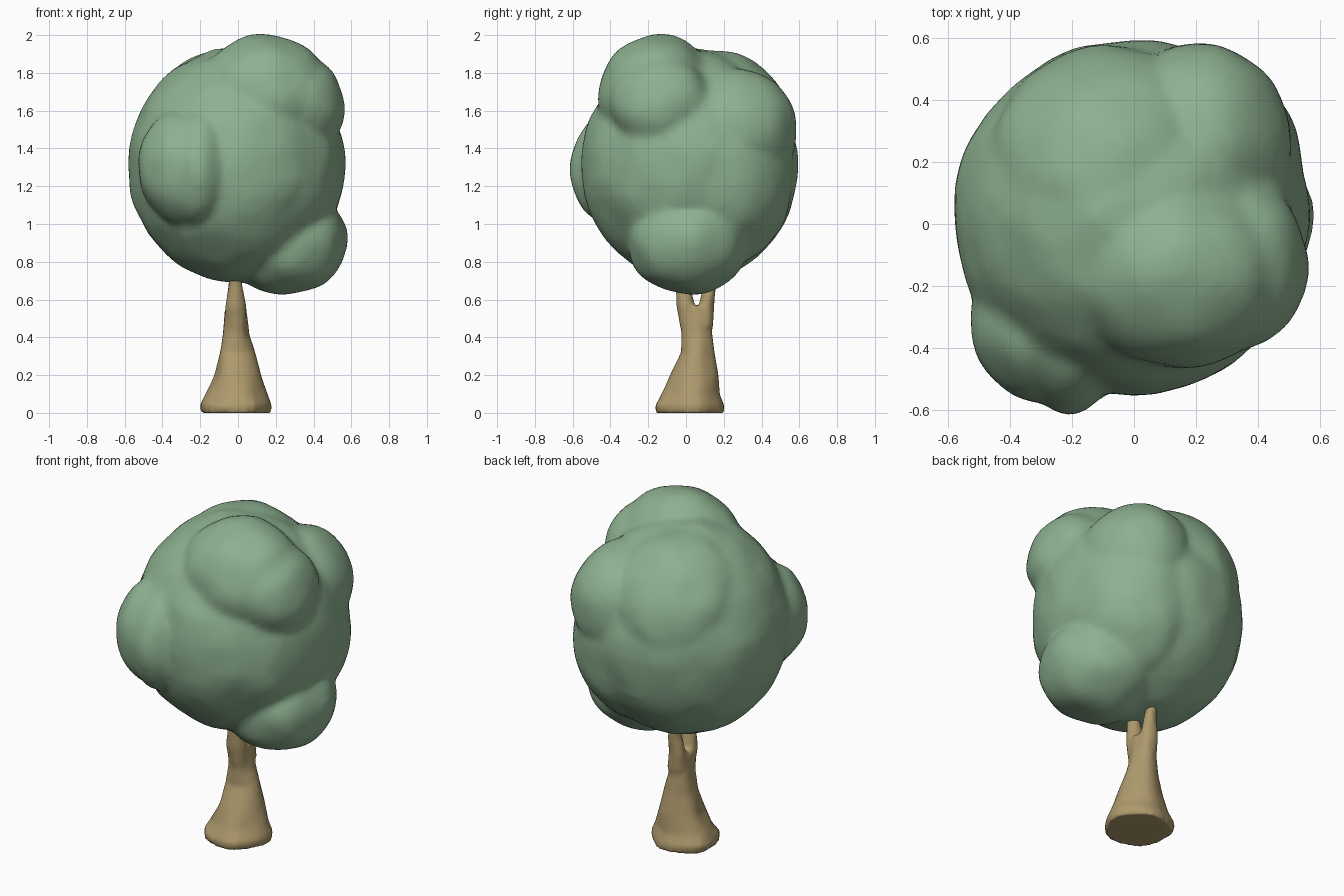
import bpy, bmesh, math
from mathutils import Vector, noise

if "Cube" in bpy.data.objects:
    bpy.data.objects.remove(bpy.data.objects["Cube"])


def finish(name, bm, color, voxel, smooth):
    mesh = bpy.data.meshes.new(name)
    bmesh.ops.recalc_face_normals(bm, faces=bm.faces)
    bm.to_mesh(mesh)
    bm.free()
    ob = bpy.data.objects.new(name, mesh)
    bpy.context.collection.objects.link(ob)
    mat = bpy.data.materials.new(name + "_color")
    mat.diffuse_color = color
    mat.use_nodes = True
    mat.node_tree.nodes["Principled BSDF"].inputs["Base Color"].default_value = mat.diffuse_color
    mesh.materials.append(mat)
    # fuse overlapping volumes and soften the joints
    rm = ob.modifiers.new("fuse", 'REMESH')
    rm.mode = 'VOXEL'
    rm.voxel_size = voxel
    rm.use_smooth_shade = True
    sm = ob.modifiers.new("soften", 'SMOOTH')
    sm.factor = 0.5
    sm.iterations = smooth
    return ob


def lobe(bm, centre, radii):
    """Slightly lumpy ellipsoid."""
    ball = bmesh.ops.create_icosphere(bm, subdivisions=4, radius=1)
    for v in ball["verts"]:
        v.co = Vector(c + r * k for c, r, k in zip(centre, radii, v.co))
        v.co += 0.014 * noise.noise_vector(v.co * 6)


def tube(bm, rings, wobble=0.0, n=24):
    """Loft elliptical rings (x, y, z, rx, ry) into a closed tube."""
    loops = []
    for x, y, z, rx, ry in rings:
        loop = []
        for i in range(n):
            a = 2 * math.pi * i / n
            k = 1 + wobble * (math.sin(5 * a + 1) + 0.6 * math.sin(3 * a + 4 * z))
            loop.append(bm.verts.new((x + rx * k * math.cos(a), y + ry * k * math.sin(a), z)))
        loops.append(loop)
    for a, b in zip(loops, loops[1:]):
        for i in range(n):
            j = (i + 1) % n
            bm.faces.new((a[i], a[j], b[j], b[i]))
    bm.faces.new(loops[0][::-1])
    bm.faces.new(loops[-1])


# Foliage: one large ball with lobes
bm = bmesh.new()
lobe(bm, (-0.01, 0.02, 1.31), (0.575, 0.575, 0.62))    # main mass
lobe(bm, (0.15, 0.16, 1.25), (0.40, 0.41, 0.48))       # fuller back right side
lobe(bm, (-0.29, -0.31, 1.30), (0.238, 0.27, 0.31))    # front left
lobe(bm, (-0.21, -0.37, 1.30), (0.17, 0.24, 0.315))    # front left, inner
lobe(bm, (0.14, -0.15, 1.66), (0.36, 0.315, 0.345))    # top right
lobe(bm, (0.31, -0.13, 1.63), (0.255, 0.28, 0.27))     # top right, outer
lobe(bm, (0.255, 0.01, 0.91), (0.33, 0.325, 0.28))     # low right
lobe(bm, (0.21, 0.26, 1.50), (0.30, 0.33, 0.32))       # back right
lobe(bm, (-0.07, 0.15, 1.47), (0.42, 0.43, 0.45))      # back crown
finish("foliage", bm, (0.27, 0.44, 0.28, 1), 0.025, 2)

# Trunk: flared base that forks into two branches
bm = bmesh.new()
tube(bm, [
    (-0.012, 0.022, 0.00, 0.185, 0.182),
    (-0.012, 0.022, 0.04, 0.187, 0.187),
    (-0.008, 0.030, 0.10, 0.160, 0.155),
    (0.000, 0.045, 0.20, 0.124, 0.126),
    (-0.006, 0.058, 0.32, 0.090, 0.088),
    (-0.012, 0.058, 0.42, 0.075, 0.082),
    (-0.010, 0.054, 0.50, 0.064, 0.085),
    (-0.012, 0.052, 0.56, 0.055, 0.080)], wobble=0.03)
tube(bm, [
    (-0.012, 0.030, 0.46, 0.060, 0.055),
    (-0.012, 0.002, 0.56, 0.055, 0.048),
    (-0.012, -0.015, 0.66, 0.042, 0.042),
    (-0.018, -0.028, 0.76, 0.026, 0.030)])
tube(bm, [
    (-0.012, 0.090, 0.46, 0.060, 0.052),
    (-0.012, 0.110, 0.56, 0.052, 0.042),
    (-0.012, 0.122, 0.66, 0.040, 0.035),
    (-0.018, 0.130, 0.76, 0.026, 0.028)])
for v in bm.verts:
    if v.co.z > 0.01:
        v.co += 0.012 * noise.noise_vector(v.co * 9)
finish("trunk", bm, (0.42, 0.32, 0.15, 1), 0.014, 2)
